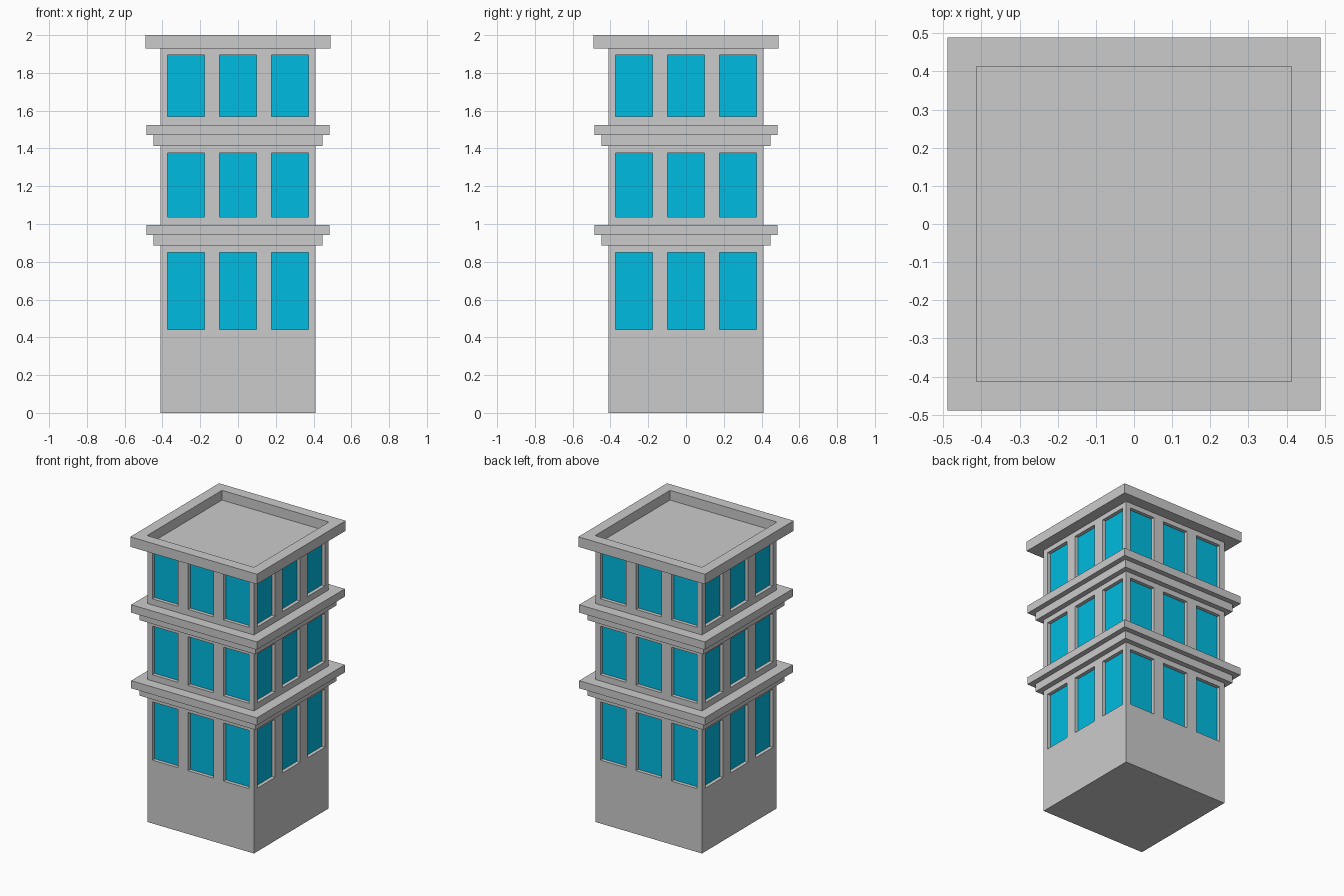
import bpy, bmesh
from mathutils import Matrix

if "Cube" in bpy.data.objects:
    bpy.data.objects.remove(bpy.data.objects["Cube"])

HALF = 0.411      # half width of the tower
DEPTH = 0.025     # window recess
WIN_X = [(c - 0.098, c + 0.098) for c in (-0.275, 0.0, 0.275)]


def make(name, front_quads, caps=(), mat=None):
    """Repeat front-facing quads on all four sides, add horizontal caps."""
    bm = bmesh.new()
    for k in range(4):
        rot = Matrix.Rotation(k * 1.5707963267948966, 3, 'Z')
        for q in front_quads:
            bm.faces.new([bm.verts.new(rot @ Matrix.Identity(3) @ bm_vec(p)) for p in q])
    for h, z, up in caps:
        pts = [(-h, -h, z), (h, -h, z), (h, h, z), (-h, h, z)]
        bm.faces.new([bm.verts.new(p) for p in (pts if up else pts[::-1])])
    bmesh.ops.remove_doubles(bm, verts=bm.verts[:], dist=0.0002)
    me = bpy.data.meshes.new(name)
    bm.to_mesh(me)
    bm.free()
    ob = bpy.data.objects.new(name, me)
    bpy.context.collection.objects.link(ob)
    if mat:
        me.materials.append(mat)
    return ob


def bm_vec(p):
    return Matrix.Translation(p).to_translation()


def rect(x0, x1, z0, z1, y):
    return [(x0, y, z0), (x1, y, z0), (x1, y, z1), (x0, y, z1)]


def bands(profile):
    """Quads along a (half width, z) profile, running upward on the outside."""
    return [[(-a, -a, z0), (a, -a, z0), (b, -b, z1), (-b, -b, z1)]
            for (a, z0), (b, z1) in zip(profile, profile[1:])]


glass = bpy.data.materials.new("window_blue")
glass.diffuse_color = (0.0, 0.5, 0.75, 1)
glass.use_nodes = True
glass.node_tree.nodes["Principled BSDF"].inputs["Base Color"].default_value = glass.diffuse_color

# Storeys: wall bottom, wall top, window bottom, window top
storeys = [(0.0, 0.887, 0.442, 0.848),
           (0.995, 1.414, 1.038, 1.377),
           (1.525, 1.93, 1.568, 1.896)]

for i, (z0, z1, w0, w1) in enumerate(storeys, 1):
    # Wall grid with the window cells replaced by recess reveals
    xs = [-HALF] + [x for pair in WIN_X for x in pair] + [HALF]
    zs = [z0, w0, w1, z1]
    walls, panes = [], []
    for a, (xa, xb) in enumerate(zip(xs, xs[1:])):
        for b, (za, zb) in enumerate(zip(zs, zs[1:])):
            outer = rect(xa, xb, za, zb, -HALF)
            if a % 2 == 0 or b != 1:
                walls.append(outer)
                continue
            inner = rect(xa, xb, za, zb, -HALF + DEPTH)
            panes.append(inner)
            for n in range(4):
                m = (n + 1) % 4
                walls.append([outer[n], outer[m], inner[m], inner[n]])
    make(f"walls_storey_{i}", walls, [(HALF, 0.0, False)] if i == 1 else [])
    make(f"windows_storey_{i}", panes, mat=glass)

# Stepped ledges between storeys
for i, (z0, zm, z1) in enumerate([(0.887, 0.942, 0.995), (1.414, 1.47, 1.525)], 1):
    make(f"ledge_{i}", bands([(HALF, z0), (0.448, z0), (0.448, zm),
                              (0.485, zm), (0.485, z1), (HALF, z1)]))

# Overhanging parapet and sunken roof
make("roof_parapet", bands([(HALF, 1.93), (0.489, 1.93), (0.489, 2.0),
                            (0.413, 2.0), (0.413, 1.932)]), [(0.413, 1.932, True)])
